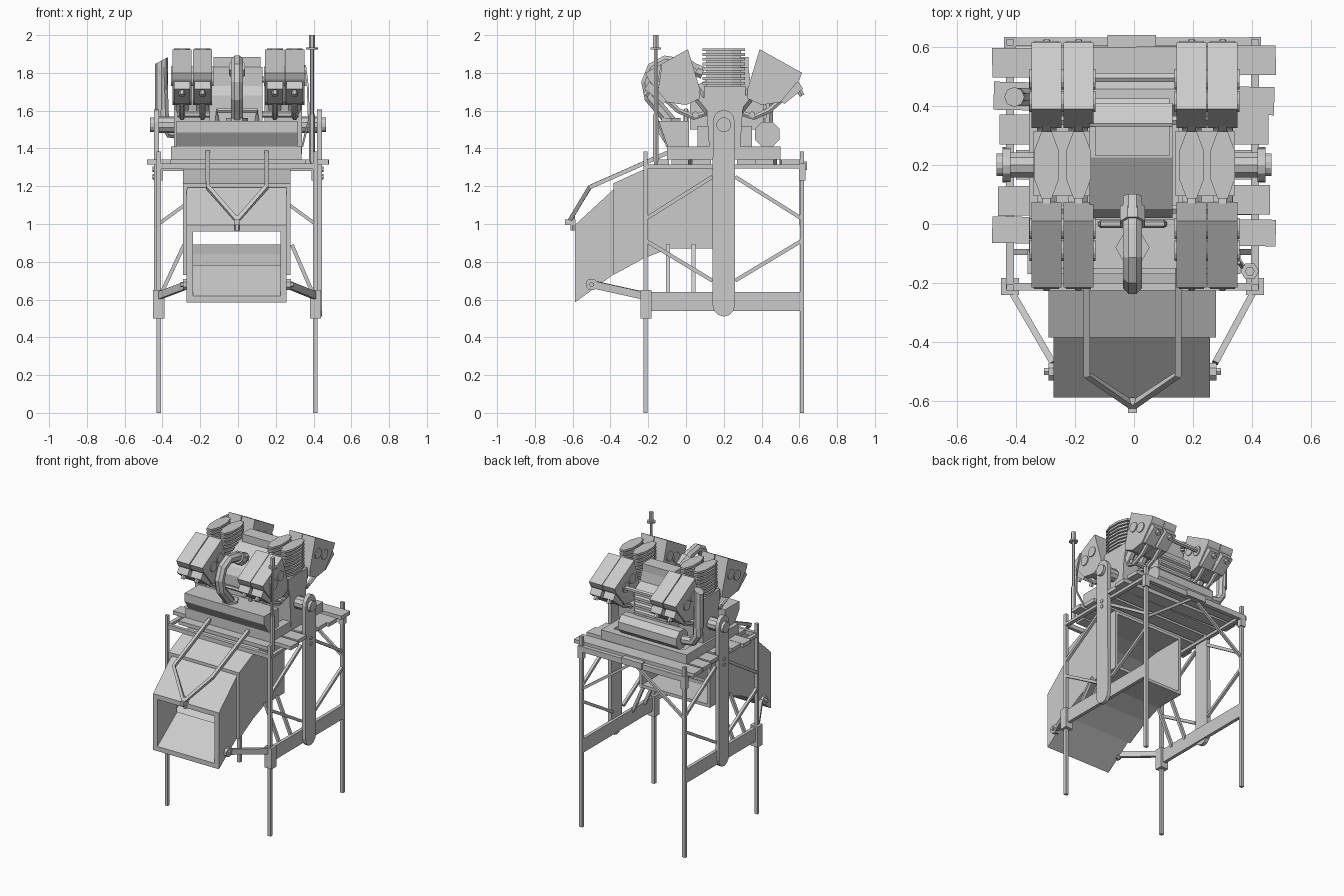
import bpy, bmesh, math
from mathutils import Vector, Matrix

if "Cube" in bpy.data.objects:
    bpy.data.objects.remove(bpy.data.objects["Cube"])


def finish(name, bm):
    bmesh.ops.recalc_face_normals(bm, faces=bm.faces)
    me = bpy.data.meshes.new(name)
    bm.to_mesh(me)
    bm.free()
    ob = bpy.data.objects.new(name, me)
    bpy.context.collection.objects.link(ob)
    return ob


def loft(name, rings, closed=False):
    """Skin a list of rings; capped at the ends, or joined into a loop."""
    bm = bmesh.new()
    vs = [[bm.verts.new(p) for p in r] for r in rings]
    n = len(vs[0])
    for a, b in zip(vs, vs[1:] + ([vs[0]] if closed else [])):
        for i in range(n):
            bm.faces.new((a[i], a[(i + 1) % n], b[(i + 1) % n], b[i]))
    if not closed:
        bm.faces.new(vs[0])
        bm.faces.new(vs[-1])
    return finish(name, bm)


def prism(name, yz, x0, x1):
    return loft(name, [[(x, y, z) for y, z in yz] for x in (x0, x1)])


def box(name, x0, x1, y0, y1, z0, z1, rot=0):
    ob = prism(name, [(y0, z0), (y1, z0), (y1, z1), (y0, z1)], x0, x1)
    if rot:
        c = Matrix.Translation(((x0 + x1) / 2, (y0 + y1) / 2, 0))
        ob.data.transform(c @ Matrix.Rotation(rot, 4, 'Z') @ c.inverted())
    return ob


def sweep(name, pts, r, n=8, ry=None):
    """Flat-sided tube or bar through a list of points, without twist."""
    pts = [Vector(p) for p in pts]
    ext = {a: max(p[a] for p in pts) - min(p[a] for p in pts) for a in (2, 0, 1)}
    ref = Vector((0, 0, 0))
    ref[min(ext, key=ext.get)] = 1
    k = 1 / math.cos(math.pi / n)
    rings = []
    for i, p in enumerate(pts):
        d = (pts[min(i + 1, len(pts) - 1)] - pts[max(i - 1, 0)]).normalized()
        u = d.cross(ref).normalized()
        v = u.cross(d)
        angs = [2 * math.pi * (j + .5) / n for j in range(n)]
        rings.append([p + (u * math.cos(a) * r + v * math.sin(a) * (ry or r)) * k for a in angs])
    return loft(name, rings)


CY = 0.2  # fore-aft middle of frame and engine


def my(y, s):
    return CY + s * (y - CY)


# Frame: legs, lower beams, corner sleeves, braces
for sx in (-1, 1):
    X = -.005 + sx * .415
    for y in (-.215, .615):
        box("leg", X - .012, X + .012, y - .011, y + .011, 0, 1.385)
    box("rear_leg_clamp", X - .02, X + .02, .598, .633, 1.23, 1.32)
    box("lower_beam", X - .012, X + .012, -.2, .61, .54, .64)
    box("corner_sleeve", X - .03, X + .03, -.24, -.183, .50, .65)
    box("platform_rail", X - .014, X + .014, -.22, .63, 1.295, 1.315)
    for s in (-1, 1):
        sweep("upper_side_brace", [(X, my(.26, s), 1.25), (X, my(.61, s), 1.03)], .01, 4)
        sweep("lower_side_brace", [(X, my(.26, s), .70), (X, my(.61, s), .91)], .01, 4)
    sweep("rear_brace", [(X, .61, 1.0), (-.005 + sx * .03, .61, 1.28)], .009, 4)
    for y in (-.095, .04):
        sweep("chute_support", [(X * .98, y, .62), (sx * .285, y, .89)], .01, 4)
    # Swing arm with rounded ends, hub and axle
    A = sx * .432
    prof = [(CY + .06 * math.cos(t), .575 + .065 * math.sin(t))
            for t in [math.pi * (1 + i / 6) for i in range(7)]]
    prof += [(CY + .058 * math.cos(t), 1.54 + .065 * math.sin(t))
             for t in [math.pi * i / 6 for i in range(7)]]
    prism("swing_arm", prof, A - .014, A + .014)
    sweep("hub", [(A - sx * .025, CY, 1.525), (A + sx * .034, CY, 1.525)], .038, 12)
    sweep("axle", [(sx * .32, CY, 1.525), (A, CY, 1.525)], .042, 10)
    for z in (1.25, 1.29):
        sweep("arm_bolt", [(A, CY, z), (A + sx * .02, CY, z)], .012, 6)
    # Chute stay from frame corner to mouth lug
    sweep("chute_stay", [(X, -.22, .62), (sx * .275, -.47, .675)], .011, 4, .02)
    sweep("chute_lug", [(sx * .25 - .005, -.5, .68), (sx * .285 - .005, -.5, .68)], .03, 8)
    sweep("chute_lug_pin", [(sx * .25 - .005, -.5, .68), (sx * .3 - .005, -.5, .68)], .012, 6)
    # Towing bar over the chute
    sweep("tow_bar", [(sx * .155 - .005, -.08, 1.385), (sx * .155 - .005, -.51, 1.195),
                      (-.005, -.615, 1.02)], .011, 4)
box("rear_crossbar", -.43, .42, .602, .632, 1.28, 1.32)
box("rear_plate", -.09, .075, .60, .64, 1.285, 1.33)
box("front_crossbar", -.43, .42, -.225, -.2, 1.29, 1.32)
box("tow_hook", -.02, .01, -.64, -.585, .995, 1.025)
sweep("tow_pin", [(-.005, -.6, .965), (-.005, -.6, 1.045)], .012, 6)

# Platform planks, laid slightly unevenly
for y, w, h, r in [(.55, .1, .48, .01), (.425, .095, .475, -.02), (.32, .1, .455, 0),
                   (.2, .1, .4, 0), (.08, .1, .46, .005), (-.025, .09, .48, -.012),
                   (-.13, .08, .36, 0)]:
    box("plank", -h, h, y - w / 2, y + w / 2, 1.315, 1.342, r)


# Hollow chute, open at both ends
def chute(name, x0, x1, stations, t):
    ring = lambda y, a, b, k: [(x0 + k, y, a + k), (x1 - k, y, a + k), (x1 - k, y, b - k), (x0 + k, y, b - k)]
    loft(name, [ring(*s, 0) for s in stations] + [ring(*s, t) for s in reversed(stations)], True)


chute("chute_body", -.29, .278, [(-.385, .73, 1.215), (-.22, .82, 1.29), (-.09, .87, 1.31), (.14, .87, 1.31)], .022)
chute("chute_mouth", -.272, .258, [(-.588, .585, .995), (-.36, .75, 1.205)], .034)

# Engine bed and front tank
for x in (-.355, .275):
    box("bed_side", x, x + .06, -.1, .5, 1.342, 1.41)
for y in (-.1, .44):
    box("bed_end", -.355, .335, y, y + .06, 1.342, 1.41)
box("bed_floor", -.3, .28, -.05, .45, 1.342, 1.37)
prism("front_tank", [(-.15, 1.485), (-.10, 1.41), (.015, 1.41), (.015, 1.545), (-.15, 1.545)], -.325, .315)

# Crankcase and centre housing
case = [(.125, 1.37), (.285, 1.37), (.3, 1.6), (.315, 1.66), (.315, 1.73), (.095, 1.73), (.095, 1.66), (.11, 1.6)]
for a, b in ((-.34, -.14), (.14, .34)):
    prism("crankcase", case, a, b)
box("sump", -.15, .15, .06, .35, 1.37, 1.52)
prism("centre_housing", [(.02, 1.5), (.02, 1.68), (.05, 1.73), (.225, 1.83), (.33, 1.83), (.34, 1.76),
                         (.41, 1.72), (.41, 1.5)], -.15, .13)
box("housing_lid", -.13, .12, .23, .33, 1.82, 1.885)
for z in (1.57, 1.62, 1.67):
    sweep("housing_rib", [(-.14, .41, z), (.12, .41, z)], .015, 6)

# Cylinders: fins, tilted heads, intake boxes and header pipes
head = [(.39, 1.925), (.615, 1.80), (.60, 1.765), (.50, 1.645), (.40, 1.63), (.325, 1.665), (.325, 1.71)]
intake = [(.50, 1.655), (.595, 1.755), (.62, 1.715), (.52, 1.635)]
for xc in (-.296, -.188, .195, .3):
    sweep("cylinder_core", [(xc, CY, 1.72), (xc, CY, 1.92)], .092, 8, .03)
    for i in range(8):
        z = 1.738 + i * .0253
        sweep("cooling_fin", [(xc, CY, z), (xc, CY, z + .015)], .113, 8, .042)
    for s in (-1, 1):
        prism("cylinder_head", [(my(y, s), z) for y, z in head], xc - .051, xc + .051)
        prism("intake_box", [(my(y, s), z) for y, z in intake], xc - .042, xc + .042)
        sweep("head_tube", [(xc, my(.375, s), 1.73), (xc, my(.27, s), 1.60)], .033, 8)
        sweep("header_pipe", [(xc, my(.53, s), 1.68), (xc, my(.44, s), 1.60), (xc, my(.36, s), 1.565),
                              (xc, my(.28, s), 1.59)], .014, 6)
        sweep("head_stud", [(xc, my(.59, s), 1.72), (xc, my(.615, s), 1.68)], .014, 6)
        # Round covers on both sides of the head
        for y, z in ((.415, 1.80), (.49, 1.765)):
            sweep("head_cover", [(xc - .058, my(y, s), z), (xc + .058, my(y, s), z)], .035, 12)
for s in (-1, 1):
    sweep("side_rail", [(-.32, my(.35, s), 1.58), (.32, my(.35, s), 1.58)], .015, 6)
sweep("rear_bar", [(-.24, .495, 1.765), (.25, .495, 1.765)], .014, 6)

# Curved front pipe with flange
sweep("front_pipe", [(-.005, .09, 1.80), (-.005, -.02, 1.845), (-.005, -.11, 1.86), (-.005, -.175, 1.825),
                     (-.005, -.205, 1.75), (-.005, -.19, 1.67), (-.005, -.13, 1.60), (-.005, -.08, 1.54)], .032, 8)
sweep("pipe_collar", [(-.005, .05, 1.80), (-.005, .0, 1.835)], .042, 8)
sweep("pipe_flange", [(-.005, -.08, 1.53), (-.005, -.08, 1.56)], .05, 6)
sweep("tank_handle", [(-.11, .0, 1.54), (-.11, .0, 1.60), (.1, .0, 1.60), (.1, .0, 1.54)], .012, 6)

# Rear muffler and upright exhaust
sweep("muffler", [(-.27, .43, 1.475), (.2, .43, 1.475)], .066, 8)
sweep("exhaust", [(-.28, .43, 1.475), (-.36, .43, 1.485), (-.395, .43, 1.54), (-.405, .43, 1.83)], .03, 8)
loft("exhaust_tip", [[(-.405 + .034 * math.cos(i * math.pi / 4), .43 + .034 * math.sin(i * math.pi / 4),
                       z + k * math.cos(i * math.pi / 4)) for i in range(8)]
                     for z, k in ((1.6, 0), (1.865, .018))])

# Control lever post at front right
sweep("lever_post", [(.392, -.16, 1.31), (.392, -.16, 1.99)], .009, 6)
sweep("lever_grip", [(.392, -.16, 1.93), (.392, -.16, 2.0)], .014, 6)
sweep("lever_collar", [(.392, -.16, 1.925), (.392, -.16, 1.935)], .027, 6)
sweep("lever_sleeve", [(.392, -.16, 1.33), (.392, -.16, 1.58)], .014, 6)
sweep("lever_cable", [(.34, -.1, 1.41), (.375, -.15, 1.55), (.37, -.15, 1.72), (.355, -.13, 1.84)], .005, 4)
